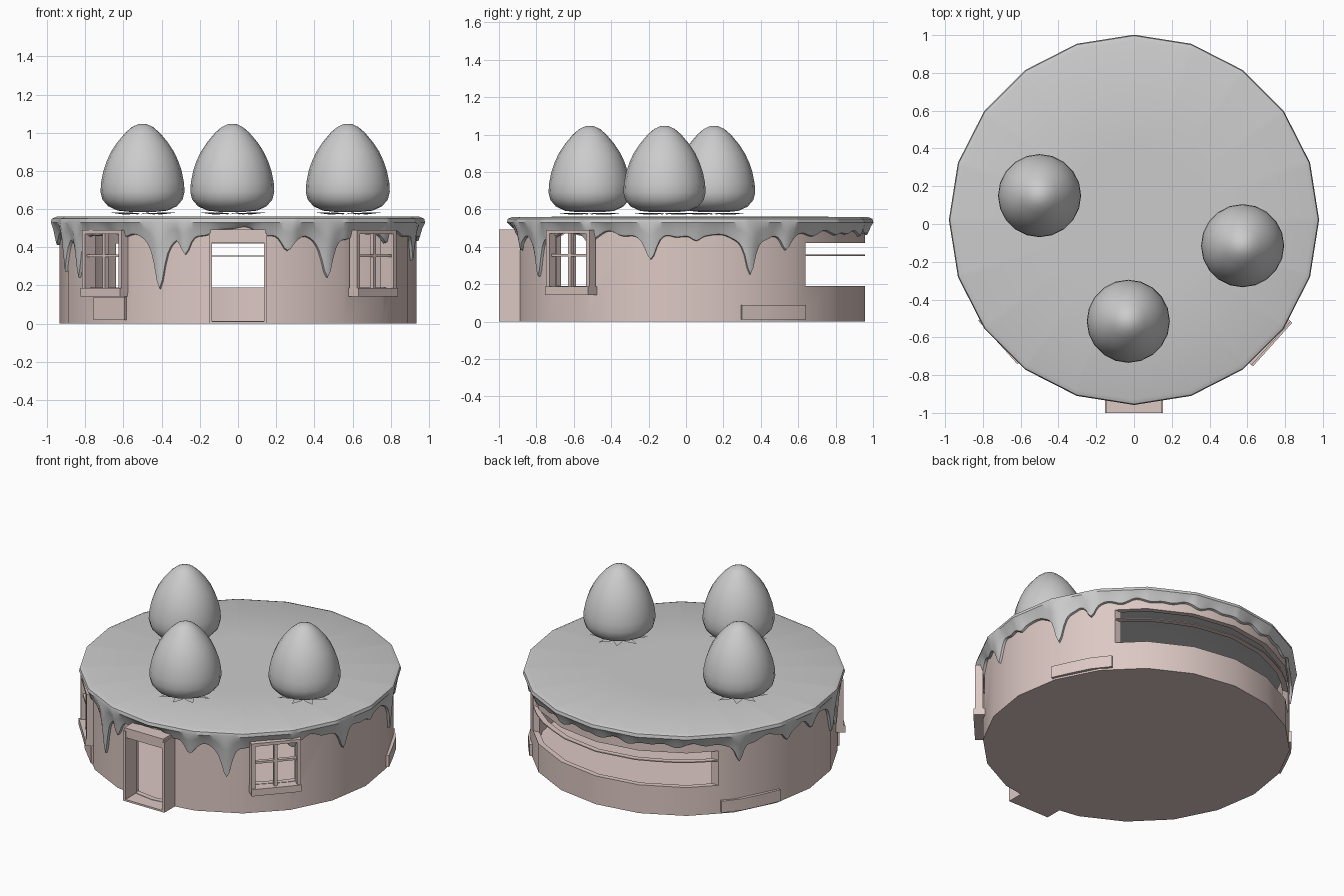
import bpy, bmesh
from math import sin, cos, pi, radians, degrees, exp
from mathutils import Matrix, Vector

if "Cube" in bpy.data.objects:
    bpy.data.objects.remove(bpy.data.objects["Cube"])

CY = 0.022      # y centre of the round body
SIDES = 20
pink = bpy.data.materials.new("sponge")
pink.diffuse_color = (0.72, 0.58, 0.55, 1)
pink.use_nodes = True
pink.node_tree.nodes["Principled BSDF"].inputs["Base Color"].default_value = pink.diffuse_color


def make(name, verts, faces, mat=None, smooth=True):
    me = bpy.data.meshes.new(name)
    me.from_pydata(verts, [], faces)
    bm = bmesh.new()
    bm.from_mesh(me)
    bmesh.ops.recalc_face_normals(bm, faces=bm.faces)
    bm.to_mesh(me)
    bm.free()
    ob = bpy.data.objects.new(name, me)
    bpy.context.collection.objects.link(ob)
    if mat:
        me.materials.append(mat)
    if smooth:
        bpy.ops.object.select_all(action='DESELECT')
        ob.select_set(True)
        bpy.context.view_layer.objects.active = ob
        bpy.ops.object.shade_smooth_by_angle(angle=radians(35))
    return ob


def poly(deg):
    # radius factor of a regular polygon outline at an angle
    step = 360 / SIDES
    return cos(radians(step / 2)) / cos(radians(deg % step - step / 2))


def point(r, deg, z, k=1.0):
    a = radians(deg)
    return (r * k * cos(a), CY + r * k * sin(a), z)


def rings(name, loops, mat=None, closed=False):
    # skin a stack of equal loops; caps are n-gons unless closed on itself
    n, m = len(loops[0]), len(loops)
    verts = [p for l in loops for p in l]
    faces = []
    for i in range(m if closed else m - 1):
        j = (i + 1) % m
        for k in range(n):
            q = (k + 1) % n
            faces.append((i * n + k, i * n + q, j * n + q, j * n + k))
    if not closed:
        faces += [tuple(range(n))[::-1], tuple(range((m - 1) * n, m * n))]
    return make(name, verts, faces, mat)


def arc_band(name, r0, r1, z0, z1, a0, a1, n):
    loops = []
    for i in range(n + 1):
        d = a0 + (a1 - a0) * i / n
        loops.append([point(r, d, z, poly(d)) for r, z in ((r0, z0), (r1, z0), (r1, z1), (r0, z1))])
    return rings(name, loops, pink)


def box(name, centre, size, rot=0, local=(0, 0, 0), mat=pink):
    m = Matrix.Translation(centre) @ Matrix.Rotation(rot, 4, 'Z') @ Matrix.Translation(local)
    v = [m @ Vector((x * size[0] / 2, y * size[1] / 2, z * size[2] / 2))
         for x in (-1, 1) for y in (-1, 1) for z in (-1, 1)]
    f = [(0, 1, 3, 2), (4, 6, 7, 5), (0, 4, 5, 1), (2, 3, 7, 6), (0, 2, 6, 4), (1, 5, 7, 3)]
    return make(name, v, f, mat, False)


# round wall with floor
profile = [(0.935, 0), (0.935, 0.53), (0.9, 0.53), (0.9, 0.01)]
wall = rings("wall", [[point(r, 360 * k / SIDES, z) for k in range(SIDES)] for r, z in profile], pink)

# openings: door, two windows, wide gap at the back
WIN = [("right", -42, 0.952), ("left", -138, 0.935)]
cutters = [box("door_cut", (0, -0.9, 0.22), (0.28, 0.4, 0.41)),
           box("back_cut", (0, 1.14, 0.305), (3, 1.0, 0.23))]
for side, deg, d in WIN:
    cutters.append(box(side + "_cut", point(d, deg, 0.335), (0.4, 0.27, 0.29), radians(deg)))
bpy.context.view_layer.objects.active = wall
for c in cutters:
    c.hide_render = True
    mod = wall.modifiers.new("cut", 'BOOLEAN')
    mod.operation, mod.solver, mod.object = 'DIFFERENCE', 'EXACT', c
    # keep cuts before the smoothing modifier
    wall.modifiers.move(len(wall.modifiers) - 1, 0)
    bpy.ops.object.modifier_apply(modifier=mod.name)
for c in cutters:
    bpy.data.objects.remove(c)

# thin rail across the back gap, low side ledges, box under left window
arc_band("back_rail", 0.9, 0.935, 0.351, 0.358, 41, 139, 12)
arc_band("right_ledge", 0.92, 0.955, 0.012, 0.09, 17, 41, 3)
arc_band("left_ledge", 0.92, 0.955, 0.012, 0.09, 139, 163, 3)
arc_band("under_window_box", 0.92, 0.95, 0.02, 0.14, 217, 231, 2)

# door frame
for s in (-1, 1):
    box("door_jamb", (s * 0.144, -0.94, 0.235), (0.018, 0.12, 0.47))
box("door_lintel", (0, -0.94, 0.45), (0.306, 0.11, 0.05))
box("door_cornice", (0, -0.945, 0.482), (0.29, 0.11, 0.02))
box("door_step", (0, -0.94, 0.006), (0.3, 0.12, 0.012))

# windows: frame, cross bars, sill
for side, deg, d in WIN:
    c, r = point(d, deg, 0), radians(deg)
    for s in (-1, 1):
        box(side + "_window_jamb", c, (0.05, 0.025, 0.33), r, (0, s * 0.143, 0.325))
    box(side + "_window_head", c, (0.05, 0.31, 0.02), r, (0, 0, 0.48))
    box(side + "_window_sill", c, (0.07, 0.31, 0.045), r, (0, 0, 0.165))
    box(side + "_window_mullion", c, (0.025, 0.02, 0.3), r, (0, 0, 0.33))
    box(side + "_window_bar", c, (0.025, 0.28, 0.014), r, (0, 0, 0.355))

# dripping icing: (angle, lowest z, half width in degrees)
DRIPS = [(-116, 0.18, 2.2), (-60, 0.24, 2.4), (-74, 0.38, 2.5), (-107, 0.36, 2), (-153, 0.24, 2),
         (-163, 0.27, 2), (-13, 0.33, 2.2), (20, 0.25, 2.2), (33, 0.38, 2), (146, 0.34, 2),
         (167, 0.40, 2), (2, 0.43, 2.5), (-35, 0.42, 2), (180, 0.41, 2)]


def low_edge(deg):
    base = 0.47 + 0.008 * sin(radians(deg * 23)) + 0.008 * sin(radians(deg * 37 + 50))
    base += 0.03 * exp(-((deg + 90) / 9) ** 2)
    z = base
    for a, tip, w in DRIPS:
        d = (deg - a + 180) % 360 - 180
        z = min(z, base - (base - tip) / (1 + (abs(d) / w) ** 2.2))
    return z


N = 360
loops = [[] for _ in range(8)]
for k in range(N):
    deg = -180 + 360 * k / N
    p, lo = poly(deg), low_edge(deg)
    spec = [(0.4, 0.562), (0.95, 0.56), (0.975, 0.55), (0.98, 0.53), (0.966, 0.53 + (lo - 0.53) * 0.35),
            (0.956, 0.53 + (lo - 0.53) * 0.75), (0.95, lo + 0.004), (0.932, lo)]
    for loop, (r, z) in zip(loops, spec):
        loop.append(point(r, deg, z, p))
icing = rings("icing", loops)
bm = bmesh.new()
bm.from_mesh(icing.data)
# the underside stays open: drop only the lower cap
bm.faces.ensure_lookup_table()
cap = [f for f in bm.faces if len(f.verts) == N and f.calc_center_median().z < 0.5]
bmesh.ops.delete(bm, geom=cap, context='FACES_ONLY')
bm.to_mesh(icing.data)
bm.free()

# berries standing on their leaves
BERRY = [(0.06, 0.585), (0.13, 0.592), (0.18, 0.615), (0.21, 0.65), (0.22, 0.69), (0.217, 0.74), (0.205, 0.8),
         (0.188, 0.85), (0.165, 0.9), (0.132, 0.95), (0.09, 1.0), (0.055, 1.03), (0.02, 1.046)]
for i, (x, y) in enumerate([(-0.5, 0.15), (-0.03, -0.515), (0.575, -0.115)]):
    rings(f"berry_{i + 1}", [[(x + r * cos(2 * pi * k / 20), y + r * sin(2 * pi * k / 20), z) for k in range(20)]
                             for r, z in BERRY])
    verts, faces = [], []
    for j in range(9):
        a, b = 2 * pi * j / 9, len(verts)
        for r, da, z in ((0.03, 0, 0.58), (0.1, -0.28, 0.572), (0.18, 0, 0.582), (0.1, 0.28, 0.572)):
            verts.append((x + r * cos(a + da), y + r * sin(a + da), z))
        faces.append((b, b + 1, b + 2, b + 3))
    make(f"berry_leaves_{i + 1}", verts, faces)
